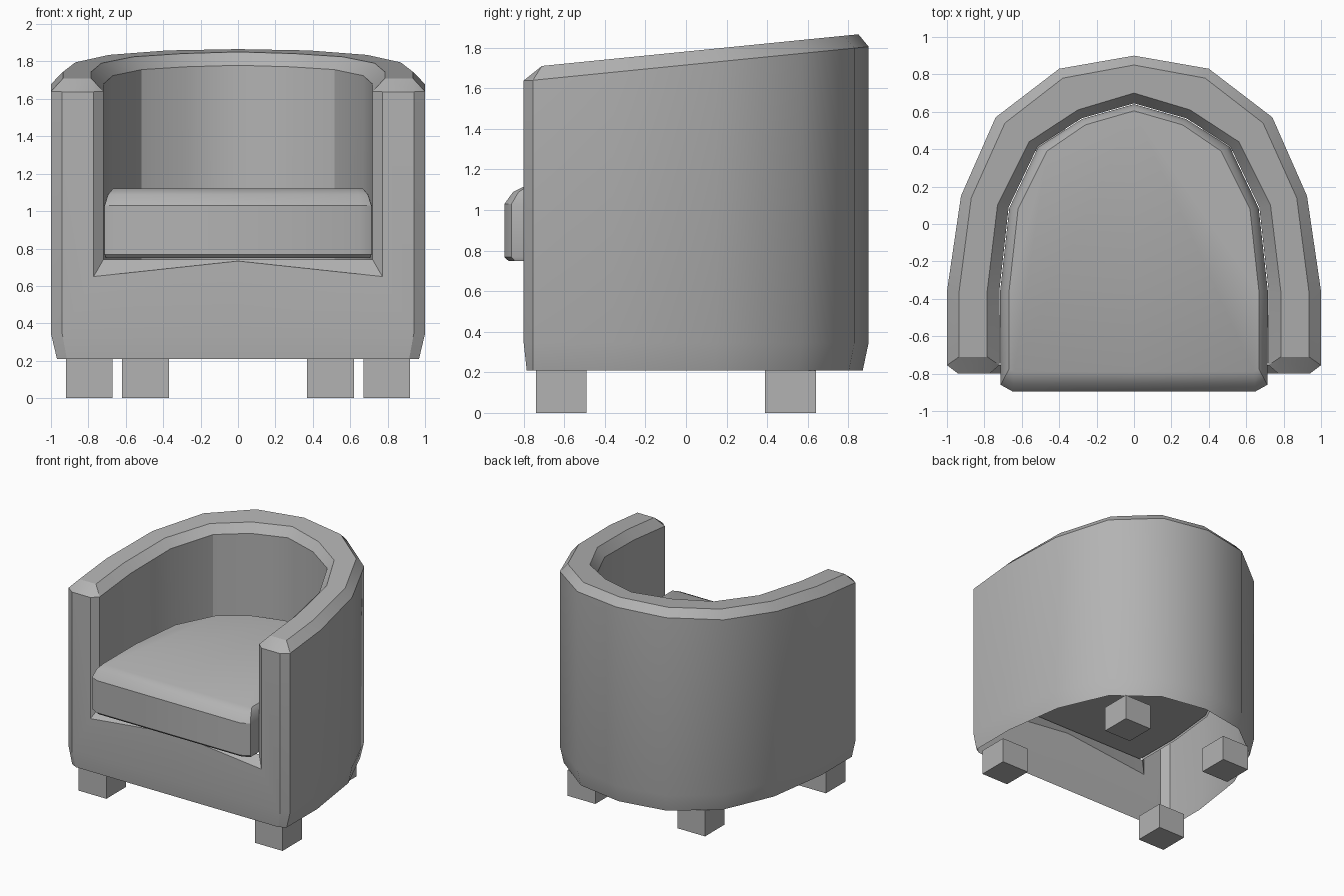
import bpy, bmesh, math

cube = bpy.data.objects.get("Cube")
if cube:
    bpy.data.objects.remove(cube)

grey = bpy.data.materials.new("warm_grey_fabric")
grey.use_nodes = True
colour = (0.45, 0.45, 0.45, 1)
grey.diffuse_color = colour
grey.node_tree.nodes["Principled BSDF"].inputs["Base Color"].default_value = colour


def finish(name, bm, outward_face, mirror=True):
    """Orient the faces by one known outward (+x) face, then mirror and smooth."""
    bmesh.ops.recalc_face_normals(bm, faces=bm.faces)
    if outward_face.normal.x < 0:
        bmesh.ops.reverse_faces(bm, faces=bm.faces)
    mesh = bpy.data.meshes.new(name)
    bm.to_mesh(mesh)
    bm.free()
    mesh.materials.append(grey)
    obj = bpy.data.objects.new(name, mesh)
    bpy.context.collection.objects.link(obj)
    bpy.ops.object.select_all(action='DESELECT')
    obj.select_set(True)
    bpy.context.view_layer.objects.active = obj
    bpy.ops.object.shade_smooth_by_angle(angle=math.radians(30))
    if mirror:
        obj.modifiers.new("mirror", 'MIRROR').use_clip = True
    return obj


# Plan curves of one half of the tub, from the arm front round to the back
OUTER = [(1, -.755), (1, -.36), (.925, .15), (.74, .57), (.4, .83), (0, .9)]
TOP_OUT = [(.935, -.71), (.935, -.36), (.87, .14), (.69, .54), (.38, .78), (0, .85)]
TOP_IN = [(.785, -.71), (.785, -.36), (.73, .1), (.56, .44), (.3, .61), (0, .7)]
INNER = [(.72, -.755), (.72, -.36), (.67, .09), (.515, .415), (.28, .565), (0, .645)]


def rim(y, base):
    return base + .1 * (y + .73)


# Tub shell: thin open skin with arms, back and front panel
bm = bmesh.new()
vert = lambda *co: bm.verts.new(co)
stations = []
for o, to, ti, i in zip(OUTER, TOP_OUT, TOP_IN, INNER):
    stations.append([
        vert(o[0] * .968, o[1] * .968 if o[1] > 0 else o[1], .21),
        vert(*o, .345),
        vert(*o, rim(o[1], 1.642)),
        vert(*to, rim(to[1], 1.708)),
        vert(*ti, rim(ti[1], 1.708)),
        vert(*i, rim(i[1], 1.642)),
        vert(*i, .74)])
for a, b in zip(stations, stations[1:]):
    for k in range(len(a) - 1):
        f = bm.faces.new((a[k], b[k], b[k + 1], a[k + 1]))
        if k == 1 and a is stations[0]:
            side = f

# Arm front with chamfered corners, front panel and seat ledge
s = stations[0]
foot, low = vert(.915, -.785, .21), vert(.94, -.8, .345)
peak, inner_peak = vert(.94, -.8, 1.638), vert(.772, -.8, 1.638)
notch, mid_top = vert(.772, -.8, .65), vert(0, -.8, .733)
mid_low, mid_foot, ledge = vert(0, -.8, .345), vert(0, -.785, .21), vert(0, -.755, .74)
for loop in [(s[0], s[1], low, foot), (s[1], s[2], peak, low), (s[2], s[3], peak),
             (peak, s[3], s[4], inner_peak), (inner_peak, s[4], s[5]),
             (inner_peak, s[5], s[6], notch), (foot, low, mid_low, mid_foot),
             (low, peak, inner_peak, notch, mid_top, mid_low),
             (notch, s[6], ledge, mid_top)]:
    bm.faces.new(loop)
finish("tub_shell", bm, side)

# Seat cushion: stacked outlines following the inside of the tub
EDGE = [(0, -.895), (.65, -.895), (.713, -.86)] + [(x * .995, y - .004) for x, y in INNER[1:]]
CROWN = [(0, -.79), (.64, -.79), (.668, -.775), (.668, -.36), (.62, .08),
         (.465, .39), (.26, .53), (0, .605)]


def blend(t):
    return [(a[0] + (b[0] - a[0]) * t, a[1] + (b[1] - a[1]) * t)
            for a, b in zip(EDGE, CROWN)]


bm = bmesh.new()
rings = [[bm.verts.new((x, y, z)) for x, y in blend(t)]
         for t, z in [(.2, .748), (0, .768), (0, 1.03), (.4, 1.088), (1, 1.12)]]
for a, b in zip(rings, rings[1:]):
    for k in range(len(a) - 1):
        f = bm.faces.new((a[k], a[k + 1], b[k + 1], b[k]))
        if a is rings[1] and k == 2:
            side = f
bm.faces.new(rings[0])
bm.faces.new(rings[-1])
finish("seat_cushion", bm, side)

# Four block legs, the back pair set closer together
for label, x, y in [("front", .795, -.615), ("back", .495, .515)]:
    for hand, sign in [("left", 1), ("right", -1)]:
        bm = bmesh.new()
        bmesh.ops.create_cube(bm, size=1)
        for v in bm.verts:
            v.co = (sign * x + v.co.x * .25, y + v.co.y * .25, (v.co.z + .5) * .21)
        bm.normal_update()
        side = max(bm.faces, key=lambda f: f.normal.x)
        finish(f"{label}_{hand}_leg", bm, side, mirror=False)
